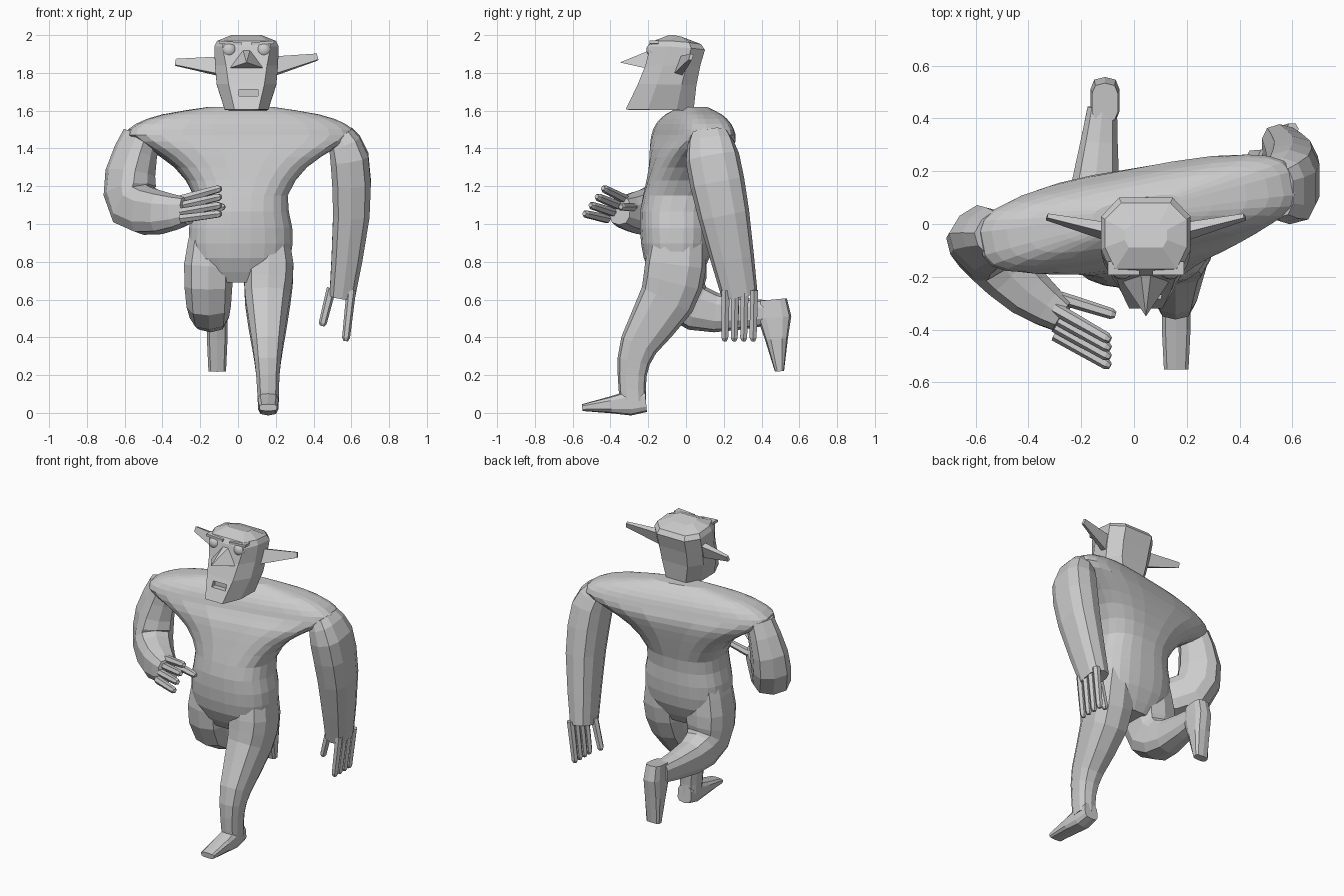
import bpy, bmesh
from math import cos, sin, tau, radians, copysign
from mathutils import Vector, Matrix

if "Cube" in bpy.data.objects:
    bpy.data.objects.remove(bpy.data.objects["Cube"])


def make(name, bm):
    bmesh.ops.recalc_face_normals(bm, faces=bm.faces)
    me = bpy.data.meshes.new(name)
    bm.to_mesh(me)
    bm.free()
    ob = bpy.data.objects.new(name, me)
    bpy.context.collection.objects.link(ob)
    return ob


def bridge(bm, rings):
    n = len(rings[0])
    rows = [[bm.verts.new(p) for p in r] for r in rings]
    for a, b in zip(rows, rows[1:]):
        for i in range(n):
            j = (i + 1) % n
            bm.faces.new((a[i], a[j], b[j], b[i]))
    bm.faces.new(rows[0])
    bm.faces.new(rows[-1])


def loft(name, *ring_sets):
    bm = bmesh.new()
    for rings in ring_sets:
        bridge(bm, rings)
    return make(name, bm)


def unit_ring(n, p=0.8):
    def power(c):
        return copysign(abs(c) ** p, c)
    return [(power(cos(tau * (i + .5) / n)), power(sin(tau * (i + .5) / n))) for i in range(n)]


def smooth(stations):
    """Add a spline midpoint between every two stations."""
    q = [Vector(s) for s in stations]
    path = []
    for i in range(len(q) - 1):
        a, b, c, d = q[max(i - 1, 0)], q[i], q[i + 1], q[min(i + 2, len(q) - 1)]
        path += [b, (b + c) / 2 + (b + c - a - d) / 16]
    return path + [q[-1]]


def tube(pts, ru, rv, n=10, side=(1, 0, 0), p=0.8):
    """Rings across a path, ru along the side direction, rv across it."""
    rings = []
    for i, c in enumerate(pts):
        t = (pts[min(i + 1, len(pts) - 1)] - pts[max(i - 1, 0)]).normalized()
        u = Vector(side)
        u = (u - t * u.dot(t)).normalized()
        v = t.cross(u)
        rings.append([c + u * a * ru[i] + v * b * rv[i] for a, b in unit_ring(n, p)])
    return rings


def limb(name, stations, depth, side=(1, 0, 0)):
    """Smooth tube through stations x, y, z, radius; depth scales one radius."""
    path = smooth(stations)
    r = [s[3] for s in path]
    return loft(name, tube([s.to_3d() for s in path], r, [k * depth for k in r], side=side, p=.72))


def foot(name, heel, toe, k=1):
    a, b = Vector(heel), Vector(toe)
    return loft(name, tube([a, a.lerp(b, .25), a.lerp(b, .55), b], [.05, .056, .056, .048],
                           [.055 * k, .066 * k, .045 * k, .018 * k], p=.6))


def finger(base, tip, side):
    a, b = Vector(base), Vector(tip)
    r = [.025, .023, .021, .012]
    return tube([a, a.lerp(b, .5), a.lerp(b, .93), b], r, r, 6, side, 1)


def combine(ob, other, op):
    m = ob.modifiers.new(op, 'BOOLEAN')
    m.object, m.operation, m.solver = other, op, 'EXACT'
    bpy.context.view_layer.objects.active = ob
    bpy.ops.object.modifier_apply(modifier=m.name)
    bpy.data.objects.remove(other)


# Torso: z, half width, half depth; the chest twists, shifts back and squares off
rings = []
for z, rx, ry in smooth([(.69, .17, .11), (.82, .265, .175), (.98, .275, .195),
                         (1.15, .25, .19), (1.3, .35, .19), (1.4, .5, .185),
                         (1.47, .61, .16), (1.53, .56, .14), (1.58, .42, .105),
                         (1.62, .17, .055)]):
    k = min(max((z - 1.1) / .35, 0), 1)
    turn = Matrix.Rotation(radians(11 * k), 3, 'Z')
    rings.append([turn @ Vector((a * rx, b * ry, 0)) + Vector((.014, -.05 + .09 * k, z))
                  for a, b in unit_ring(24, .8 - .2 * k)])
body = loft("body", rings)

# Legs: left one stands forward, right one is bent back
left_leg = limb("left_leg", [(.145, -.04, .98, .115), (.163, -.055, .78, .135),
                             (.157, -.1, .6, .124), (.157, -.25, .36, .085),
                             (.158, -.285, .2, .064), (.16, -.28, .06, .058)], 1.2)
right_leg = limb("right_leg", [(-.135, -.04, .98, .115), (-.155, -.045, .78, .135),
                               (-.155, -.01, .6, .122), (-.145, .16, .53, .092),
                               (-.12, .44, .53, .058)], 1.13)
left_foot = foot("left_foot", (.16, -.212, .06), (.16, -.55, .028))
right_foot = foot("right_foot", (-.11, .46, .6), (-.11, .495, .22), 1.35)

# Arms: left one hangs, right one is bent across the front
left_arm = limb("left_arm", [(.54, .125, 1.47, .075), (.59, .14, 1.35, .105),
                             (.6, .2, 1.05, .1), (.552, .285, .62, .07)], 1.36)
right_arm = limb("right_arm", [(-.51, -.05, 1.47, .085), (-.57, -.06, 1.27, .113),
                               (-.55, -.11, 1.1, .12), (-.4, -.26, 1.06, .1),
                               (-.27, -.35, 1.07, .065)], 1.14, (1, 1, 0))
for part in (left_leg, left_foot, right_leg, right_foot, left_arm, right_arm):
    combine(body, part, 'UNION')

# Fingers and thumbs
Y, Z = (0, 1, 0), (0, 0, 1)
loft("left_fingers", finger((.495, .26, .66), (.445, .26, .46), Y),
     *[finger((.6, .21 + .05 * i, .65), (.57, .205 + .05 * i, .38), Y) for i in range(4)])
loft("right_fingers", finger((-.28, -.28, 1.09), (-.07, -.345, 1.09), Z),
     *[finger((-.3, -.32 - .033 * i, 1.13 - .034 * i),
              (-.09, -.44 - .033 * i, 1.19 - .045 * i), Z) for i in range(4)])

# Head: z, front y, back y, half width; narrow chin, crown sloping to the back
CX = .045
outline = [(1, -1), (1, -.35), (1, .5), (.6, 1)]
outline += [(-a, b) for a, b in reversed(outline)]
rings = []
for z, front, back, w, f in [(1.605, -.32, .04, .115, .55), (1.74, -.255, .055, .158, .6),
                             (1.84, -.215, .075, .167, .65), (1.94, -.19, .1, .17, .75),
                             (1.97, -.17, .08, .155, .75), (2, -.09, .0, .08, .8)]:
    tilt = .15 if z > 1.9 else .04
    rings.append([(CX + a * w * (f if b == -1 else 1),
                   (front + back) / 2 + b * (back - front) / 2,
                   z - tilt * .12 * max(b, 0)) for a, b in outline])
head = loft("head", rings)


def box(name, centre, size, tilt=0):
    bm = bmesh.new()
    bmesh.ops.create_cube(bm, size=1, matrix=Matrix.Translation(centre)
                          @ Matrix.Rotation(tilt, 4, 'Y') @ Matrix.Diagonal((*size, 1)))
    return make(name, bm)


# Mouth slot
combine(head, box("mouth_cutter", (CX + .01, -.325, 1.695), (.1, .15, .035)), 'DIFFERENCE')

# Nose
bm = bmesh.new()
for x, y, z in ((.02, -.18, 1.925), (.09, -.215, 1.825), (0, -.35, 1.855)):
    for s in (-1, 1):
        bm.verts.new((CX + s * x, y, z))
bmesh.ops.remove_doubles(bm, verts=bm.verts, dist=.001)
bmesh.ops.convex_hull(bm, input=bm.verts)
make("nose", bm)

# Eyes, brows and ears
for s, label in ((-1, "right"), (1, "left")):
    bm = bmesh.new()
    bmesh.ops.create_uvsphere(bm, u_segments=16, v_segments=10, radius=.042,
                              matrix=Matrix.Translation((CX + s * .092, -.168, 1.92)))
    make(label + "_eye", bm).data.shade_smooth()
    box(label + "_brow", (CX + s * .085, -.168, 1.958), (.12, .05, .016), -s * .08)
    root = Vector((CX + s * .14, -.03, 1.835))
    tip = Vector((CX + s * .375, .027, 1.87 + s * .014))
    loft(label + "_ear", tube([root, tip], [.068, .024], [.03, .012], 4, (0, .35, 1), 1))
